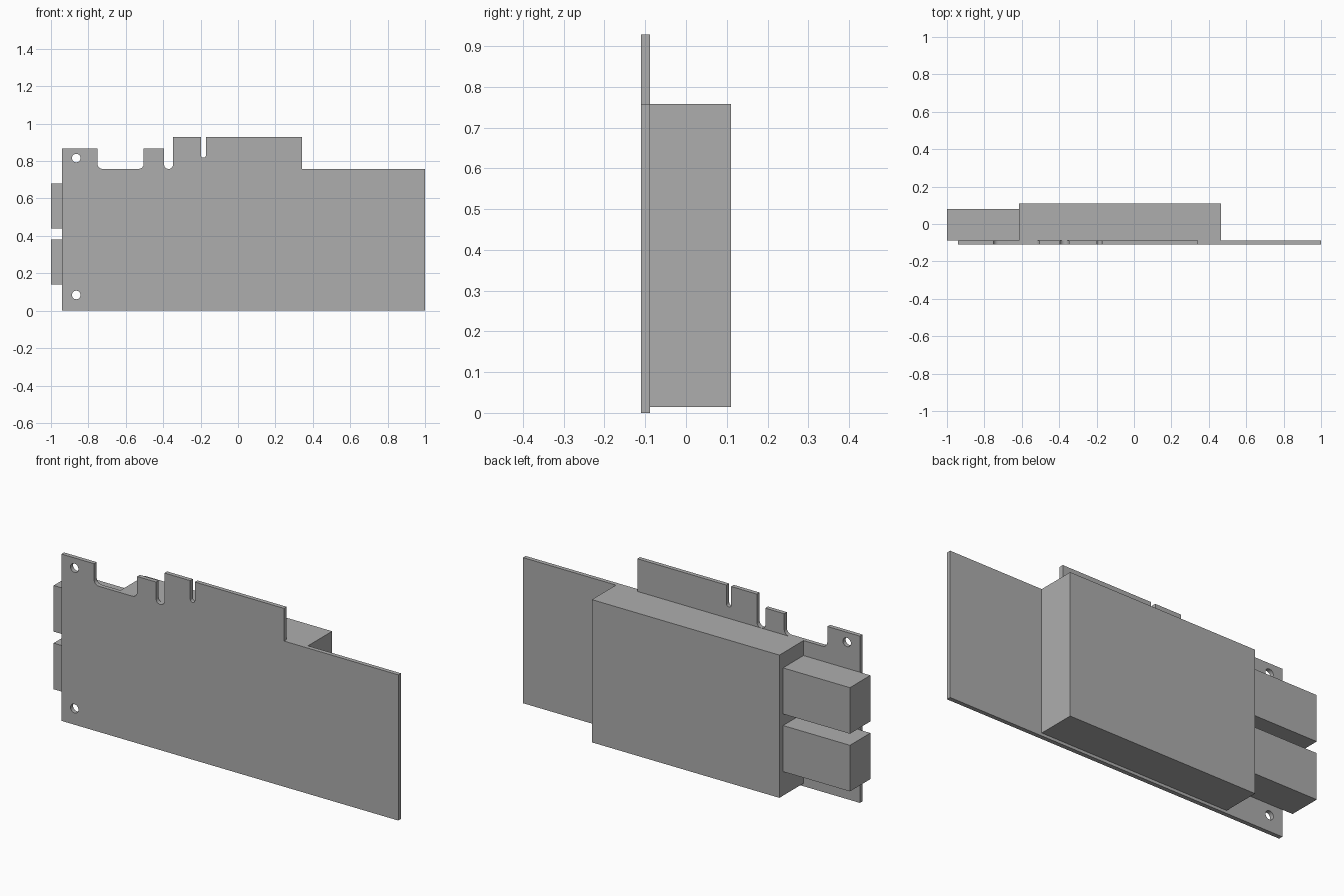
import bpy
import bmesh
import math
from mathutils import Matrix

cube = bpy.data.objects.get("Cube")
if cube:
    bpy.data.objects.remove(cube, do_unlink=True)

grey = bpy.data.materials.new("plain grey")
grey.use_nodes = True
colour = (0.42, 0.42, 0.42, 1.0)
grey.diffuse_color = colour
grey.node_tree.nodes["Principled BSDF"].inputs["Base Color"].default_value = colour

BOARD_FRONT, BOARD_BACK = -0.11, -0.088


def add_object(name, mesh):
    mesh.materials.clear()
    mesh.materials.append(grey)
    obj = bpy.data.objects.new(name, mesh)
    bpy.context.scene.collection.objects.link(obj)
    return obj


def box(name, x, y, z):
    """Box from (min, max) pairs on each axis."""
    bm = bmesh.new()
    bmesh.ops.create_cube(bm, size=1)
    for v in bm.verts:
        v.co = [r[0] if c < 0 else r[1] for c, r in zip(v.co, (x, y, z))]
    mesh = bpy.data.meshes.new(name)
    bm.to_mesh(mesh)
    bm.free()
    return add_object(name, mesh)


def arc(cx, cz, r, start, end, steps=8):
    """Points on an arc, angles in degrees."""
    angles = [math.radians(start + (end - start) * i / steps) for i in range(steps + 1)]
    return [(cx + r * math.cos(a), cz + r * math.sin(a)) for a in angles]


def notch(x0, x1, bottom, r):
    """Round-cornered notch bottom, running from left to right."""
    return (arc(x0 + r, bottom + r, r, 180, 270)
            + arc(x1 - r, bottom + r, r, 270, 360))


def plate(name, loops, front, back):
    """Flat plate standing in the xz plane; loops after the first are holes."""
    curve = bpy.data.curves.new(name + "_outline", "CURVE")
    curve.dimensions = "2D"
    curve.fill_mode = "BOTH"
    curve.extrude = (back - front) / 2
    for points in loops:
        spline = curve.splines.new("POLY")
        spline.points.add(len(points) - 1)
        for p, (x, z) in zip(spline.points, points):
            p.co = (x, z, 0, 1)
        spline.use_cyclic_u = True
    source = bpy.data.objects.new(name + "_outline", curve)
    bpy.context.scene.collection.objects.link(source)
    bpy.context.view_layer.update()
    graph = bpy.context.evaluated_depsgraph_get()
    mesh = bpy.data.meshes.new_from_object(source.evaluated_get(graph))
    mesh.name = name
    bpy.data.objects.remove(source, do_unlink=True)
    bpy.data.curves.remove(curve)

    # Stand the plate up, weld the rims to the faces
    mesh.transform(Matrix.Translation((0, (front + back) / 2, 0))
                   @ Matrix.Rotation(math.pi / 2, 4, "X"))
    bm = bmesh.new()
    bm.from_mesh(mesh)
    bmesh.ops.remove_doubles(bm, verts=bm.verts, dist=1e-5)
    bmesh.ops.recalc_face_normals(bm, faces=bm.faces)
    for f in bm.faces:
        f.smooth = True
        f.material_index = 0
    bm.to_mesh(mesh)
    bm.free()
    mesh.set_sharp_from_angle(angle=math.radians(30))
    return add_object(name, mesh)


# Circuit board with edge tabs, slots and two mounting holes
outline = [(-0.94, 0), (-0.94, 0.868), (-0.752, 0.868)]
outline += notch(-0.752, -0.504, 0.758, 0.028)
outline += [(-0.504, 0.868), (-0.395, 0.868)]
outline += notch(-0.395, -0.347, 0.758, 0.0235)
outline += [(-0.347, 0.928), (-0.198, 0.928)]
outline += notch(-0.198, -0.172, 0.818, 0.0125)
outline += [(-0.172, 0.928), (0.342, 0.928), (0.342, 0.758), (1, 0.758), (1, 0)]
holes = [arc(-0.865, z, 0.023, 0, 345, 23) for z in (0.084, 0.816)]
plate("circuit_board", [outline] + holes, BOARD_FRONT, BOARD_BACK)

# Large housing on the back of the board
box("housing", (-0.615, 0.465), (BOARD_BACK, 0.11), (0.015, 0.758))

# Two port blocks reaching past the board's right edge
for name, z in (("lower_port", 0.14), ("upper_port", 0.44)):
    box(name, (-1, -0.615), (BOARD_BACK, 0.08), (z, z + 0.24))
